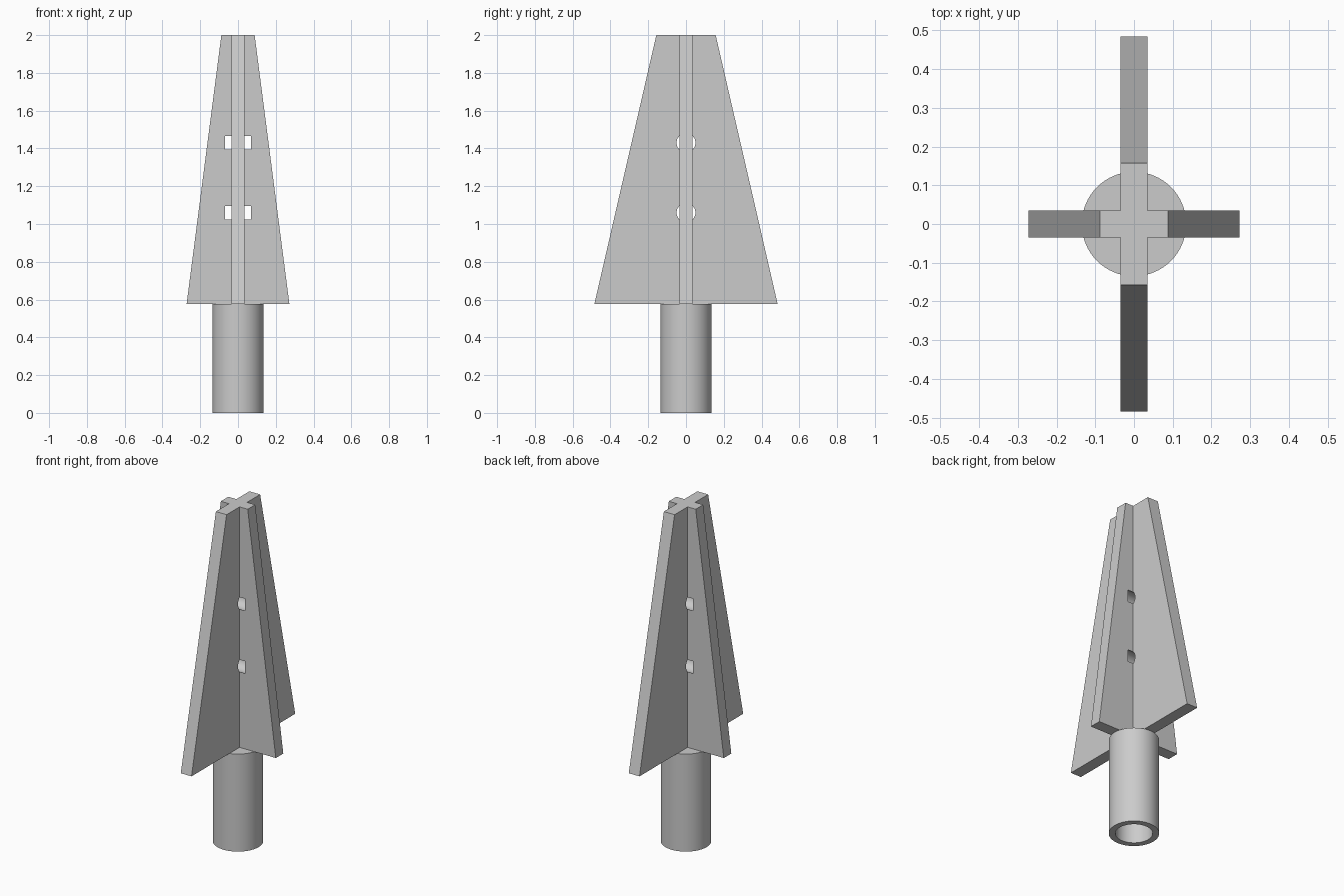
import bpy
import bmesh
import math

cube = bpy.data.objects.get("Cube")
if cube:
    bpy.data.objects.remove(cube, do_unlink=True)

BASE, TOP, HALF = 0.577, 2.0, 0.035
TUBE_R, BORE_R, CAP_Z = 0.135, 0.1, 0.54

grey = bpy.data.materials.new("light_grey")
grey.use_nodes = True
colour = (0.6, 0.6, 0.6, 1)
grey.diffuse_color = colour
grey.node_tree.nodes["Principled BSDF"].inputs["Base Color"].default_value = colour


def add_object(name, bm):
    bmesh.ops.recalc_face_normals(bm, faces=bm.faces)
    mesh = bpy.data.meshes.new(name)
    bm.to_mesh(mesh)
    bm.free()
    obj = bpy.data.objects.new(name, mesh)
    bpy.context.collection.objects.link(obj)
    mesh.materials.append(grey)
    return obj


def blade(name, low, high, along_y):
    """Tapered upright plate, symmetric about the axis."""
    bm = bmesh.new()
    outline = [(-low, BASE), (low, BASE), (high, TOP), (-high, TOP)]
    verts = [bm.verts.new((-HALF, a, z) if along_y else (a, -HALF, z))
             for a, z in outline]
    face = bm.faces.new(verts)
    moved = bmesh.ops.extrude_face_region(bm, geom=[face])["geom"]
    shift = (2 * HALF, 0, 0) if along_y else (0, 2 * HALF, 0)
    bmesh.ops.translate(bm, vec=shift,
                        verts=[g for g in moved if isinstance(g, bmesh.types.BMVert)])
    return add_object(name, bm)


def apply_boolean(target, tool, operation):
    mod = target.modifiers.new(operation.lower(), "BOOLEAN")
    mod.operation, mod.object, mod.solver = operation, tool, "EXACT"
    bpy.context.view_layer.objects.active = target
    bpy.ops.object.modifier_apply(modifier=mod.name)
    bpy.data.objects.remove(tool, do_unlink=True)


def shade(obj):
    bpy.ops.object.select_all(action="DESELECT")
    obj.select_set(True)
    bpy.context.view_layer.objects.active = obj
    bpy.ops.object.shade_smooth_by_angle(angle=math.radians(30))


# Crossed blades, joined into one body
blades = blade("crossed_blades", 0.485, 0.157, True)
apply_boolean(blades, blade("side_blade", 0.272, 0.088, False), "UNION")

# Sideways holes through the core
for z in (1.06, 1.43):
    bpy.ops.mesh.primitive_cylinder_add(vertices=48, radius=0.05, depth=0.14,
                                        location=(0, 0, z),
                                        rotation=(0, math.pi / 2, 0))
    cutter = bpy.context.object
    cutter.hide_render = True
    cutter.data.materials.append(grey)
    apply_boolean(blades, cutter, "DIFFERENCE")
shade(blades)

# Hollow socket, open at the bottom and capped on top
bm = bmesh.new()
profile = [(0, CAP_Z), (BORE_R, CAP_Z), (BORE_R, 0), (TUBE_R, 0),
           (TUBE_R, BASE), (0, BASE)]
verts = [bm.verts.new((r, 0, z)) for r, z in profile]
edges = [bm.edges.new(pair) for pair in zip(verts, verts[1:])]
bmesh.ops.spin(bm, geom=verts + edges, cent=(0, 0, 0), axis=(0, 0, 1),
               angle=2 * math.pi, steps=64)
bmesh.ops.remove_doubles(bm, verts=bm.verts, dist=0.0001)
shade(add_object("socket_tube", bm))
